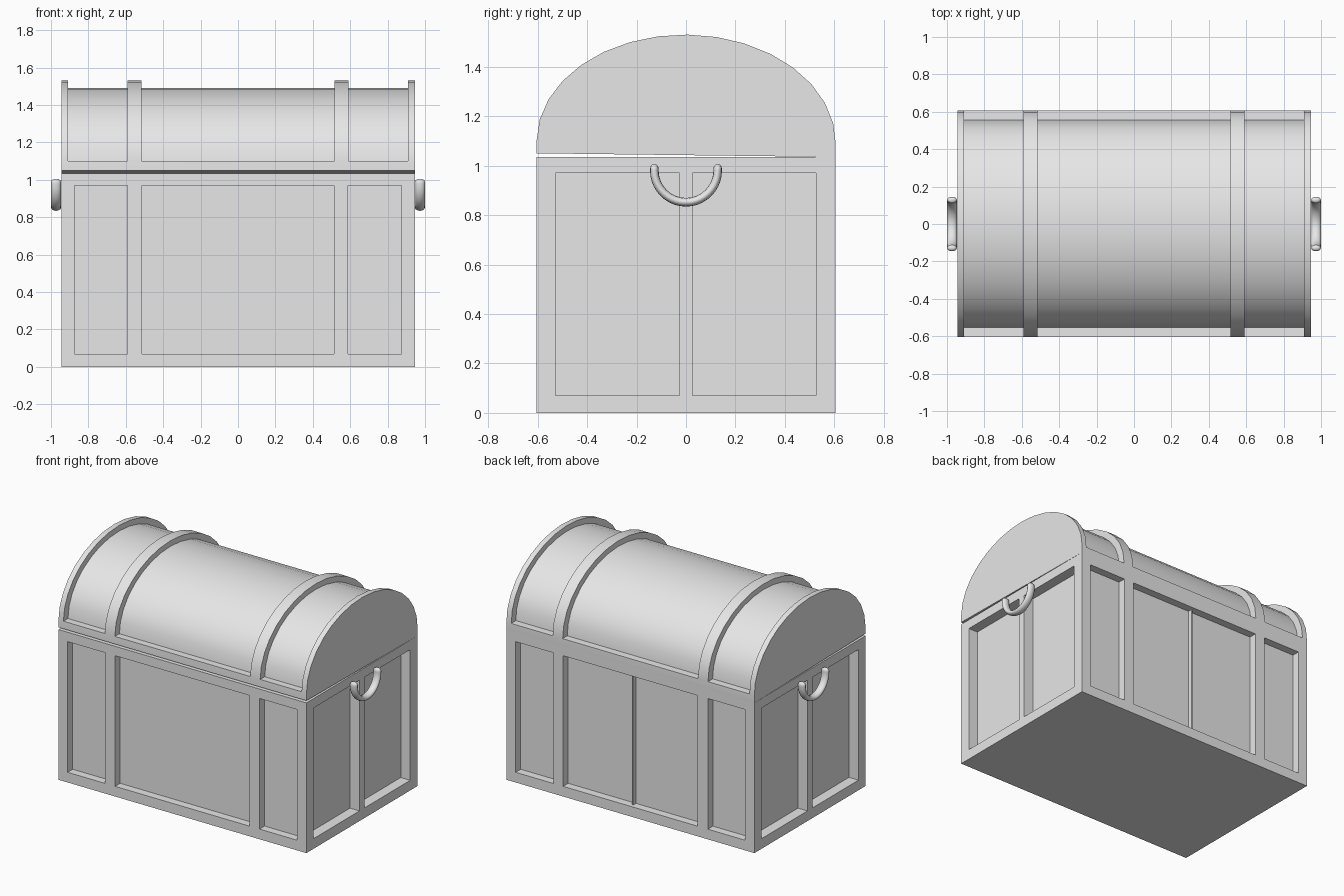
import bpy, bmesh, math
from mathutils import Matrix, Vector

cube = bpy.data.objects.get("Cube")
if cube:
    bpy.data.objects.remove(cube, do_unlink=True)

HX, HY, HZ = 0.945, 0.605, 1.035      # half length, half depth and height of the body

grey = bpy.data.materials.new("light grey")
grey.use_nodes = True
grey.diffuse_color = (0.8, 0.8, 0.8, 1)
grey.node_tree.nodes["Principled BSDF"].inputs["Base Color"].default_value = (0.8, 0.8, 0.8, 1)


def finish(bm, name, smooth=None):
    """Turn a bmesh into a named object, optionally smooth below an angle."""
    bmesh.ops.recalc_face_normals(bm, faces=bm.faces[:])
    mesh = bpy.data.meshes.new(name)
    bm.to_mesh(mesh)
    bm.free()
    mesh.materials.append(grey)
    ob = bpy.data.objects.new(name, mesh)
    bpy.context.collection.objects.link(ob)
    if smooth:
        bpy.ops.object.select_all(action='DESELECT')
        ob.select_set(True)
        bpy.context.view_layer.objects.active = ob
        bpy.ops.object.shade_smooth_by_angle(angle=math.radians(smooth))
    return ob


def box(name, lo, hi):
    lo, hi = Vector(lo), Vector(hi)
    bm = bmesh.new()
    bmesh.ops.create_cube(bm, size=1)
    bmesh.ops.scale(bm, vec=hi - lo, verts=bm.verts)
    bmesh.ops.translate(bm, vec=(lo + hi) / 2, verts=bm.verts)
    return finish(bm, name)


# Body: a box cut into a frame, with the panels pushed in
bm = bmesh.new()
bmesh.ops.create_cube(bm, size=1)
bmesh.ops.scale(bm, vec=(2 * HX, 2 * HY, HZ), verts=bm.verts)
bmesh.ops.translate(bm, vec=(0, 0, HZ / 2), verts=bm.verts)
spans = {0: [(-0.875, -0.59), (-0.513, 0.513), (0.587, 0.875)],
         1: [(-0.528, -0.027), (0.027, 0.525)],
         2: [(0.07, 0.97)]}
for axis, ranges in spans.items():
    normal = Vector((0, 0, 0))
    normal[axis] = 1
    for cut in [c for r in ranges for c in r]:
        bmesh.ops.bisect_plane(bm, geom=bm.verts[:] + bm.edges[:] + bm.faces[:],
                               plane_co=normal * cut, plane_no=normal)
bm.normal_update()


def in_span(axis, value):
    return any(a < value < b for a, b in spans[axis])


panels = []
for f in bm.faces:
    c, n = f.calc_center_median(), f.normal
    if abs(n.z) < 0.5 and in_span(2, c.z):
        facing = 0 if abs(n.x) > 0.5 else 1
        if in_span(1 - facing, c[1 - facing]):
            panels.append((f, n * (-0.072 if facing == 0 else -0.055)))
for f, push in panels:
    new = bmesh.ops.extrude_face_region(bm, geom=[f])["geom"]
    bmesh.ops.translate(bm, vec=push, verts=[v for v in new if isinstance(v, bmesh.types.BMVert)])
    if f.is_valid:
        bmesh.ops.delete(bm, geom=[f], context='FACES_ONLY')
bmesh.ops.dissolve_limit(bm, angle_limit=0.01, verts=bm.verts[:], edges=bm.edges[:])
finish(bm, "chest_body")

# Thin seam strip in the middle of the back panel
box("back_seam_strip", (-0.004, 0.545, 0.07), (0.004, 0.58, 0.97))

# Lid: a lofted arch, alternating raised bands and recessed barrel
RIM, SEGS = 0.052, 16


def section(x, ry, rz):
    pts = [(x, HY, HZ), (x, HY, HZ + RIM)]
    for i in range(SEGS + 1):
        t = math.pi * i / SEGS
        pts.append((x, ry * math.cos(t), HZ + RIM + rz * math.sin(t)))
    return pts + [(x, -HY, HZ + RIM), (x, -HY, HZ)]


band, barrel = (HY, 0.4355), (0.555, 0.397)
bands = [(-HX, -0.908), (-0.592, -0.516), (0.516, 0.592), (0.908, HX)]
bm = bmesh.new()
rings = []
for i, (x0, x1) in enumerate(bands):
    if i > 0:
        rings.append(section(x0, *barrel))
    rings += [section(x0, *band), section(x1, *band)]
    if i < 3:
        rings.append(section(x1, *barrel))
rings = [[bm.verts.new(p) for p in ring] for ring in rings]
for a, b in zip(rings, rings[1:]):
    for i in range(len(a)):
        j = (i + 1) % len(a)
        bm.faces.new((a[i], a[j], b[j], b[i]))
bm.faces.new(rings[0])
bm.faces.new(rings[-1])
bmesh.ops.remove_doubles(bm, verts=bm.verts[:], dist=0.0005)
bmesh.ops.dissolve_limit(bm, angle_limit=0.01, verts=bm.verts[:], edges=bm.edges[:])
# Slightly ajar, turning on the back edge
bmesh.ops.rotate(bm, cent=(0, HY, HZ), matrix=Matrix.Rotation(-0.0124, 3, 'X'), verts=bm.verts)
finish(bm, "chest_lid", 30)


# Handles: half rings of oval section with rounded tips
def handle(name, side):
    bm = bmesh.new()
    R, sides, cz = 0.128, 12, 0.98
    path = [(-R, cz + 0.024, 0.5), (-R, cz + 0.018, 0.85), (-R, cz + 0.008, 1)]
    path += [(-R * math.cos(math.pi * i / 20), cz - R * math.sin(math.pi * i / 20), 1)
             for i in range(21)]
    path += [(-y, z, r) for y, z, r in path[2::-1]]
    loops = []
    for i, (y, z, r) in enumerate(path):
        p, q = path[max(i - 1, 0)], path[min(i + 1, len(path) - 1)]
        d = Vector((q[0] - p[0], q[1] - p[1])).normalized()
        loop = []
        for k in range(sides):
            t = math.tau * k / sides
            u = 0.0175 * r * math.cos(t)
            loop.append(bm.verts.new((side * (0.973 + 0.027 * r * math.sin(t)),
                                      y - d.y * u, z + d.x * u)))
        loops.append(loop)
    for a, b in zip(loops, loops[1:]):
        for k in range(sides):
            j = (k + 1) % sides
            bm.faces.new((a[k], a[j], b[j], b[k]))
    bm.faces.new(loops[0])
    bm.faces.new(loops[-1])
    finish(bm, name, 50)


handle("left_handle", 1)
handle("right_handle", -1)
